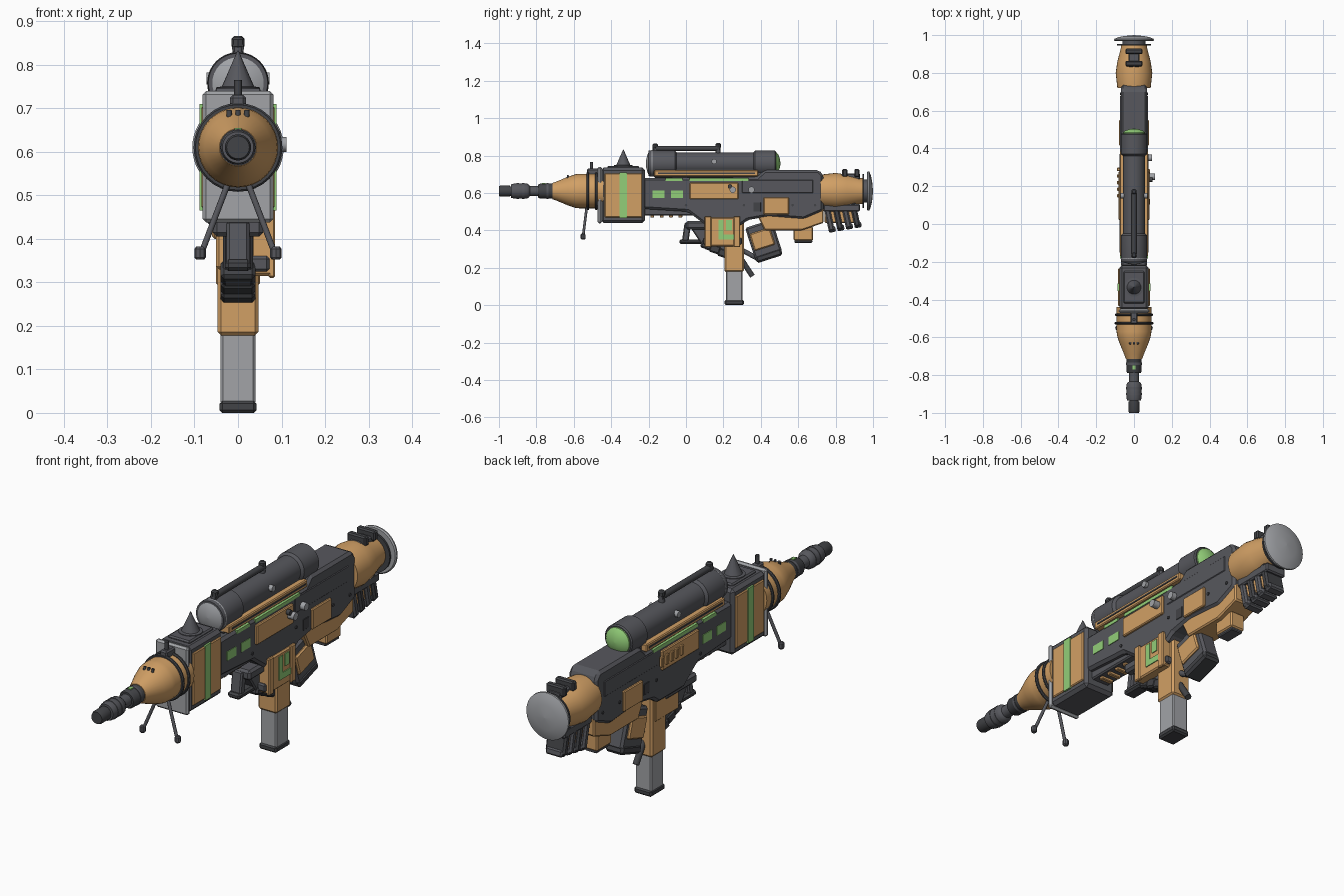
import bpy, bmesh, math
from mathutils import Vector

if "Cube" in bpy.data.objects:
    bpy.data.objects.remove(bpy.data.objects["Cube"])


def material(name, rgb):
    m = bpy.data.materials.new(name)
    m.use_nodes = True
    m.diffuse_color = (*rgb, 1)
    m.node_tree.nodes["Principled BSDF"].inputs["Base Color"].default_value = (*rgb, 1)
    return m


DARK = material("dark grey", (.095, .097, .11))
BLACK = material("charcoal", (.055, .057, .063))
GREY = material("light grey", (.36, .37, .39))
ORANGE = material("tan orange", (.64, .35, .13))
GREEN = material("bright green", (.29, .62, .19))


def finish(name, mat, bm, smooth=False):
    bmesh.ops.recalc_face_normals(bm, faces=bm.faces)
    me = bpy.data.meshes.new(name)
    bm.to_mesh(me)
    bm.free()
    me.materials.append(mat)
    if smooth:
        me.shade_smooth()
        me.set_sharp_from_angle(angle=math.radians(35))
    ob = bpy.data.objects.new(name, me)
    bpy.context.scene.collection.objects.link(ob)
    return ob


def slab(name, mat, pts, x0, x1, bevel=.006):
    """Side profile of (y, z) points extruded across x."""
    bm = bmesh.new()
    face = bm.faces.new([bm.verts.new((x0, y, z)) for y, z in pts])
    ext = bmesh.ops.extrude_face_region(bm, geom=[face])["geom"]
    bmesh.ops.translate(bm, vec=(x1 - x0, 0, 0),
                        verts=[v for v in ext if isinstance(v, bmesh.types.BMVert)])
    if bevel:
        bmesh.ops.bevel(bm, geom=bm.edges[:], offset=bevel, segments=1,
                        affect='EDGES', clamp_overlap=True)
    return finish(name, mat, bm)


def rect(y0, y1, z0, z1, tilt=0):
    c = Vector(((y0 + y1) / 2, (z0 + z1) / 2))
    a, b = (y1 - y0) / 2, (z1 - z0) / 2
    cs, sn = math.cos(math.radians(tilt)), math.sin(math.radians(tilt))
    return [(c.x + u * cs - v * sn, c.y + u * sn + v * cs)
            for u, v in ((-a, -b), (a, -b), (a, b), (-a, b))]


def box(name, mat, y0, y1, z0, z1, w, bevel=.006, tilt=0):
    return slab(name, mat, rect(y0, y1, z0, z1, tilt), -w, w, bevel)


def sides(name, mat, y0, y1, z0, z1, x0, x1, bevel=.004):
    """Matching plates on both flanks."""
    for tag, s in (("left_", 1), ("right_", -1)):
        slab(tag + name, mat, rect(y0, y1, z0, z1), s * x0, s * x1, bevel)


def lathe(name, mat, profile, origin, axis=(0, 1, 0), n=32):
    """Revolve (distance, radius) points about an axis."""
    q = Vector(axis).to_track_quat('Z', 'Y')
    bm = bmesh.new()
    rings = [[bm.verts.new(Vector(origin) + q @ Vector((r * math.cos(t), r * math.sin(t), d)))
              for t in (math.tau * i / n for i in range(n))] for d, r in profile]
    for a, b in zip(rings, rings[1:]):
        for i in range(n):
            j = (i + 1) % n
            bm.faces.new((a[i], a[j], b[j], b[i]))
    bm.faces.new(rings[0])
    bm.faces.new(rings[-1])
    bmesh.ops.remove_doubles(bm, verts=bm.verts, dist=.0003)
    return finish(name, mat, bm, True)


def rod(name, mat, a, b, r, n=12):
    d = Vector(b) - Vector(a)
    return lathe(name, mat, [(0, r), (d.length, r)], a, d, n)


AXIS = (0, 0, .61)

# Barrel and front cone
lathe("barrel", BLACK, [(-1, .026), (-.99, .03), (-.94, .03), (-.94, .025), (-.68, .025)], AXIS)
lathe("barrel_sleeve", DARK, [(-.935, .036), (-.92, .04), (-.85, .04), (-.84, .034),
                              (-.835, .027), (-.79, .027)], AXIS)
lathe("barrel_collar", BLACK, [(-.79, .035), (-.78, .04), (-.7, .04), (-.69, .045),
                               (-.66, .045)], AXIS)
for y in (-.9, -.87, -.74):
    lathe("barrel_band", DARK, [(y - .006, .042), (y + .006, .042)], AXIS)
box("barrel_light", GREEN, -.77, -.75, .645, .654, .008, 0)
lathe("front_cone", ORANGE, [(-.715, .043), (-.69, .052), (-.63, .077), (-.59, .09),
                             (-.57, .092), (-.44, .092)], AXIS)
for y, r in ((-.525, .102), (-.48, .1)):
    lathe("cone_ring", BLACK, [(y - .007, r - .004), (y - .003, r), (y + .003, r),
                               (y + .007, r - .004)], AXIS)
for x in (-.02, 0, .02):
    rod("cone_vent", BLACK, (x, -.635, .66), (x, -.63, .695), .006)
box("front_sight", DARK, -.53, -.46, .69, .73, .018)
rod("front_sight_post", BLACK, (0, -.505, .7), (0, -.505, .765), .009)

# Bipod
for s in (1, -1):
    rod("bipod_leg", DARK, (s * .022, -.53, .53), (s * .083, -.55, .37), .007)
    lathe("bipod_foot", DARK, [(0, .009), (.005, .013), (.025, .013), (.03, .009)],
          (s * .087, -.55, .352), (0, 0, 1), 8)

# Front housing
box("front_housing", DARK, -.455, -.22, .44, .735, .078, .014)
box("housing_front_plate", GREY, -.472, -.45, .437, .74, .081, .008)
sides("housing_panel", ORANGE, -.435, -.235, .47, .705, .07, .084)
sides("housing_stripe", GREEN, -.355, -.315, .465, .71, .08, .088, 0)
box("housing_lid", DARK, -.42, -.25, .73, .745, .055)
lathe("spike", DARK, [(0, .05), (.01, .05), (.012, .037), (.095, .001)],
      (0, -.335, .738), (0, 0, 1), 24)

# Receiver and stock
slab("receiver", DARK, [(-.23, .515), (.01, .5), (.11, .425), (.29, .425), (.33, .455),
                        (.44, .475), (.63, .46), (.735, .505), (.735, .695), (.71, .722),
                        (.42, .722), (.38, .685), (-.23, .68)], -.07, .07, .012)
slab("stock_underside", ORANGE, [(.37, .5), (.42, .4), (.62, .4), (.735, .44), (.735, .53),
                                 (.5, .53)], -.06, .06)
box("stock_foot", ORANGE, .575, .68, .345, .42, .036)
box("stock_foot_pad", DARK, .58, .675, .333, .348, .03, .004)
box("receiver_lower_rail", DARK, -.23, .06, .48, .53, .045)
for i in range(4):
    y = -.19 + i * .05
    box("lower_rail_rib", ORANGE, y, y + .02, .468, .49, .03, .003)
sides("rail", ORANGE, -.17, .385, .688, .722, 0, .075)
sides("rail_groove", BLACK, -.15, .37, .702, .709, .07, .078, 0)
sides("light_strip", GREEN, -.11, -.02, .665, .68, .06, .073, 0)
sides("long_light_strip", GREEN, .02, .335, .665, .68, .06, .073, 0)
for y in (-.18, -.08):
    sides("window", GREEN, y, y + .065, .572, .612, .065, .073, 0)
sides("receiver_panel", ORANGE, .02, .28, .567, .655, .06, .081)
sides("stock_panel", ORANGE, .415, .55, .485, .577, .06, .08)
sides("stock_inset", BLACK, .36, .4, .5, .55, .06, .072, .002)
sides("chamfer_plate", DARK, .3, .68, .6, .67, .06, .073, .003)
for i in range(5):
    y = .14 + i * .035
    slab("panel_rib", ORANGE, rect(y, y + .018, .59, .635), -.09, -.075, .003)
for y, x in ((.25, .112), (.35, .095)):
    rod("side_knob", GREY, (.06, y, .617), (x, y, .617), .017, 16)
rod("side_knob_pin", BLACK, (.06, .235, .635), (.098, .235, .635), .012, 12)
for y in (.0, .31, .57, .69):
    for s in (1, -1):
        rod("rivet", BLACK, (s * .06, y, .535), (s * .074, y, .535), .007, 8)

# Scope
SCOPE = (0, 0, .758)
lathe("scope_tube", DARK, [(-.2, .068), (-.19, .07), (-.06, .07), (-.05, .058), (.36, .058),
                           (.37, .069), (.475, .069), (.48, .064)], SCOPE, n=40)
lathe("scope_front_lens", GREY, [(-.215, .001), (-.212, .025), (-.205, .05), (-.195, .068),
                                 (-.18, .071)], SCOPE)
lathe("scope_rear_lens", GREEN, [(.47, .06), (.485, .058), (.495, .045), (.503, .02),
                                 (.505, .001)], SCOPE)
box("scope_mount", DARK, -.17, .42, .68, .735, .05)
for s in (1, -1):
    rod("scope_dial", GREY, (s * .04, .15, .768), (s * .072, .15, .768), .014, 16)
rod("scope_rod", BLACK, (0, -.175, .838), (0, .18, .838), .014)
for y, z in ((-.165, .85), (.172, .852)):
    rod("scope_rod_post", DARK, (0, y, .8), (0, y, z), .013)
    lathe("scope_rod_knob", BLACK, [(-.014, .009), (-.008, .015), (.008, .015), (.014, .009)],
          (0, y, z), (0, 0, 1), 8)

# Rear cone and dish
lathe("rear_cone", ORANGE, [(.72, .088), (.8, .097), (.86, .088), (.93, .07), (.95, .068)], AXIS)
lathe("rear_neck", DARK, [(.93, .062), (.98, .062)], AXIS)
lathe("rear_flange", BLACK, [(.945, .09), (.953, .09)], AXIS)
lathe("rear_dish", GREY, [(.968, .1), (.973, .105), (.98, .104), (.988, .085), (.995, .055),
                          (1, .001)], AXIS, n=48)
box("rear_bracket", DARK, .83, .93, .67, .705, .03)
for y in (.835, .9):
    box("rear_bracket_lug", BLACK, y, y + .028, .685, .728, .046)
box("rear_claw_base", DARK, .735, .93, .5, .54, .05)
box("rear_claw_core", ORANGE, .74, .91, .44, .52, .035)
for i in range(4):
    y, z = .75 + i * .046, .395 + i * .008
    box("rear_claw", BLACK if i % 2 else DARK, y, y + .032, z, z + .13, .048, .008, 12)
    box("rear_claw_toe", DARK, y + .012, y + .05, z - .005, z + .025, .04, .006, 12)

# Grip, magazine and side pouch
box("magazine_well", ORANGE, .205, .31, .178, .48, .047, .008)
box("magazine", GREY, .213, .303, .02, .2, .04, .005)
box("magazine_base", BLACK, .207, .309, 0, .028, .043, .007)
slab("side_pouch", ORANGE, rect(.1, .29, .315, .47), .03, .079)
slab("pouch_frame", DARK, rect(.09, .3, .325, .36), .0, .072)
for y in (.1, .255):
    slab("pouch_strap", ORANGE, rect(y, y + .035, .31, .475), .07, .085, .004)
slab("pouch_mark_upright", GREEN, rect(.175, .2, .35, .455), .075, .083, 0)
slab("pouch_mark_foot", GREEN, rect(.175, .26, .35, .378), .075, .083, 0)
slab("pouch_mark_top", GREEN, rect(.215, .245, .4, .455), .075, .083, 0)
slab("well_left_cheek", ORANGE, rect(.12, .29, .33, .46), -.05, .03)

# Tilted rear grip
box("rear_grip_frame", DARK, .34, .49, .26, .44, .04, .01, 18)
box("rear_grip_panel", ORANGE, .35, .465, .305, .4, .05, .006, 18)
box("rear_grip_base", BLACK, .37, .515, .245, .285, .044, .01, 18)
rod("grip_lever", BLACK, (0, .28, .27), (0, .355, .155), .014)
rod("trigger_guard", DARK, (0, .29, .3), (0, .4, .24), .013)

# Forward grip
box("foregrip_mount", DARK, .0, .22, .405, .45, .058, .01)
box("foregrip_post", DARK, -.015, .02, .335, .44, .026, .006, -8)
box("foregrip_foot", BLACK, -.035, .085, .326, .352, .03, .008)
for i in range(3):
    y = .08 + i * .045
    box("under_claw", BLACK, y, y + .06, .3 - i * .022, .345 - i * .022, .04, .008, -18)
slab("under_brace", DARK, [(.02, .42), (.1, .3), (.22, .26), (.22, .42)], -.035, .035)
